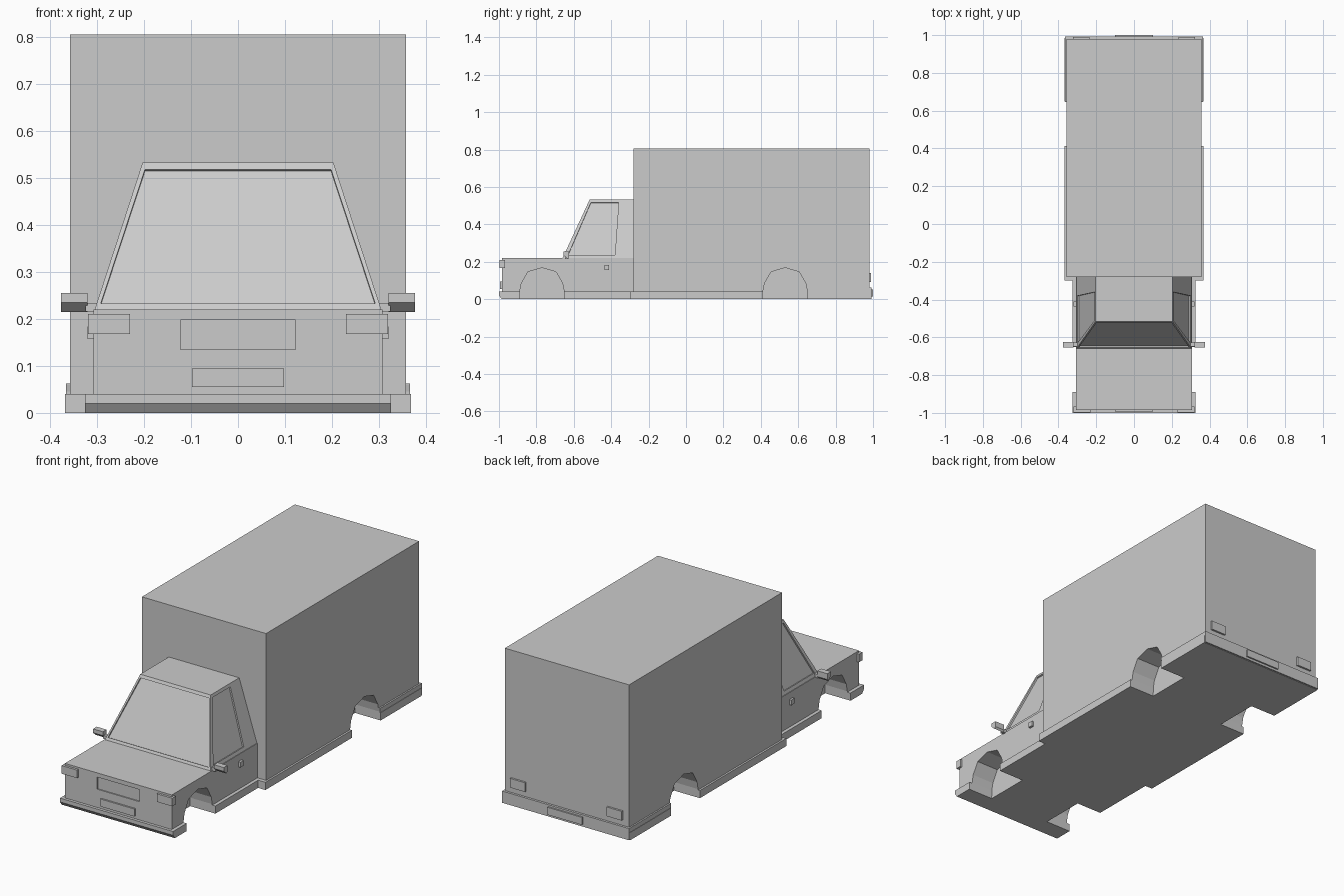
import bpy
from mathutils import Vector

if "Cube" in bpy.data.objects:
    bpy.data.objects.remove(bpy.data.objects["Cube"], do_unlink=True)

GRAY = (0.6, 0.6, 0.6, 1.0)
paint = bpy.data.materials.new("plain_gray")
paint.use_nodes = True
paint.diffuse_color = GRAY
paint.node_tree.nodes["Principled BSDF"].inputs["Base Color"].default_value = GRAY


def loft(name, first, second):
    """Solid between two matching loops of points."""
    n = len(first)
    faces = [tuple(range(n))[::-1], tuple(range(n, 2 * n))]
    faces += [(i, (i + 1) % n, n + (i + 1) % n, n + i) for i in range(n)]
    mesh = bpy.data.meshes.new(name)
    mesh.from_pydata([tuple(p) for p in list(first) + list(second)], [], faces)
    mesh.materials.append(paint)
    obj = bpy.data.objects.new(name, mesh)
    bpy.context.collection.objects.link(obj)
    bpy.context.view_layer.objects.active = obj
    bpy.ops.object.select_all(action='DESELECT')
    obj.select_set(True)
    bpy.ops.object.mode_set(mode='EDIT')
    bpy.ops.mesh.select_all(action='SELECT')
    bpy.ops.mesh.normals_make_consistent(inside=False)
    bpy.ops.object.mode_set(mode='OBJECT')
    return obj


def extrude_x(name, profile, x0, x1):
    """Side profile of (y, z) points swept across x."""
    return loft(name, [(x0, y, z) for y, z in profile], [(x1, y, z) for y, z in profile])


def box(name, x0, x1, y0, y1, z0, z1):
    return extrude_x(name, [(y0, z0), (y1, z0), (y1, z1), (y0, z1)], x0, x1)


def cut(obj, cutters):
    for cutter in cutters:
        cutter.hide_render = True
        mod = obj.modifiers.new("cut", 'BOOLEAN')
        mod.operation = 'DIFFERENCE'
        mod.solver = 'EXACT'
        mod.object = cutter
        bpy.context.view_layer.objects.active = obj
        bpy.ops.object.modifier_apply(modifier=mod.name)


def pane_cutter(quad, depth=0.008):
    """Thin slab straddling a sloped face, used to sink a window."""
    q = [Vector(p) for p in quad]
    n = (q[1] - q[0]).cross(q[3] - q[0]).normalized() * depth
    return loft("window_cutter", [p - n for p in q], [p + n for p in q])


# Main bodies
cab_body = box("cab_body", -0.308, 0.308, -0.985, -0.27, 0.01, 0.22)
cargo_box = box("cargo_box", -0.358, 0.358, -0.28, 0.98, 0.01, 0.805)

# Lower skirts and bumpers
cab_skirt = extrude_x("cab_skirt_and_front_bumper",
                      [(-0.985, 0), (-0.29, 0), (-0.29, 0.04), (-1, 0.04), (-1, 0.02)],
                      -0.326, 0.326)
cargo_skirt = box("cargo_skirt", -0.368, 0.368, -0.3, 0.985, 0, 0.04)
rear_bumper = box("rear_bumper", -0.366, 0.366, 0.645, 0.992, 0.002, 0.063)

# Wheel arches
half_arch = [(0.12, -0.05), (0.118, 0.045), (0.11, 0.085), (0.075, 0.146)]
arch = half_arch + [(0, 0.168)] + [(-y, z) for y, z in reversed(half_arch)]
for centre, inner, parts in ((-0.77, 0.18, (cab_body, cab_skirt)),
                             (0.53, 0.22, (cargo_box, cargo_skirt, rear_bumper))):
    cutters = [extrude_x("arch_cutter", [(centre + y, z) for y, z in arch], s * inner, s * 0.5)
               for s in (-1, 1)]
    for part in parts:
        cut(part, cutters)
    for c in cutters:
        bpy.data.objects.remove(c, do_unlink=True)

# Recessed grille
grille = box("grille_cutter", -0.122, 0.122, -1.05, -0.979, 0.135, 0.198)
cut(cab_body, [grille])
bpy.data.objects.remove(grille, do_unlink=True)

# Tapered upper cab with sunken windows
BELT, ROOF = 0.22, 0.533


def rise(z):
    return (z - BELT) / (ROOF - BELT)


def side_x(z):
    return 0.305 - 0.102 * rise(z)


def screen_y(z):
    return -0.66 + 0.145 * rise(z)


def ring(z):
    x, y = side_x(z), screen_y(z)
    return [(-x, y, z), (x, y, z), (x, -0.27, z), (-x, -0.27, z)]


upper_cab = loft("upper_cab", ring(BELT), ring(ROOF))
low, high = 0.233, 0.518
panes = [pane_cutter([(x, screen_y(z), z) for x, z in
                      ((-0.292, low), (0.292, low), (0.198, high), (-0.198, high))])]
for s in (-1, 1):
    panes.append(pane_cutter([(s * side_x(z), y, z) for y, z in
                              ((-0.63, 0.237), (-0.38, 0.237), (-0.36, high), (-0.508, high))]))
cut(upper_cab, panes)
for p in panes:
    bpy.data.objects.remove(p, do_unlink=True)

# Paired fittings
mirror_profile = [(-0.655, 0.235), (-0.632, 0.215), (-0.625, 0.225),
                  (-0.625, 0.255), (-0.655, 0.255)]
for s, side in ((1, "left"), (-1, "right")):
    box(side + "_headlight", s * 0.23, s * 0.319, -0.997, -0.967, 0.168, 0.21)
    extrude_x(side + "_mirror", mirror_profile, s * 0.32, s * 0.377)
    box(side + "_mirror_arm", s * 0.295, s * 0.325, -0.648, -0.628, 0.216, 0.234)
    box(side + "_door_handle", s * 0.3, s * 0.32, -0.437, -0.411, 0.157, 0.184)
    box(side + "_tail_light", s * 0.235, s * 0.322, 0.97, 0.99, 0.092, 0.14)

# Blank plates
box("front_plate", -0.098, 0.098, -0.994, -0.98, 0.055, 0.094)
box("rear_plate", -0.1, 0.1, 0.985, 1.0, 0.014, 0.053)
